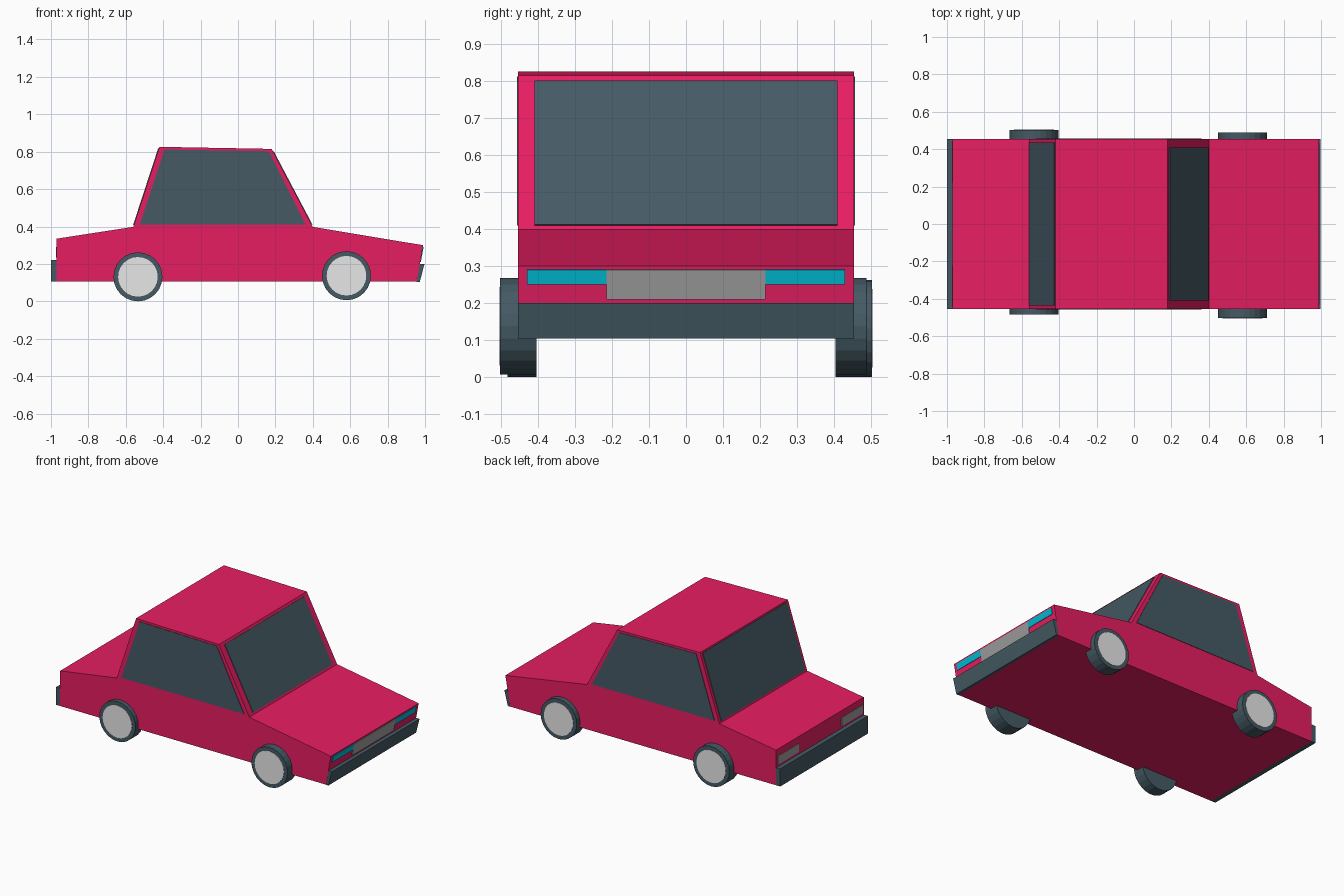
import bpy, bmesh, math
from mathutils import Vector, Matrix

if "Cube" in bpy.data.objects:
    bpy.data.objects.remove(bpy.data.objects["Cube"])


def material(name, hexcode):
    rgb = [int(hexcode[i:i + 2], 16) / 255 for i in (0, 2, 4)]
    lin = [c / 12.92 if c <= 0.04045 else ((c + 0.055) / 1.055) ** 2.4 for c in rgb]
    m = bpy.data.materials.new(name)
    m.diffuse_color = (*lin, 1)
    m.use_nodes = True
    m.node_tree.nodes["Principled BSDF"].inputs["Base Color"].default_value = m.diffuse_color
    return m


RED = material("red paint", "E91E63")
SLATE = material("dark slate", "455A64")
CYAN = material("cyan lamp", "00BCD4")
GREY = material("mid grey", "9E9E9E")
LIGHT = material("light grey", "EAEAEA")


def finish(name, bm, mat):
    bmesh.ops.recalc_face_normals(bm, faces=bm.faces)
    me = bpy.data.meshes.new(name)
    bm.to_mesh(me)
    bm.free()
    me.materials.append(mat)
    ob = bpy.data.objects.new(name, me)
    bpy.context.collection.objects.link(ob)
    return ob


def prism(name, profile, y0, y1, mat):
    """Extrude an x-z profile from y0 to y1."""
    bm = bmesh.new()
    face = bm.faces.new([bm.verts.new((x, y0, z)) for x, z in profile])
    ext = bmesh.ops.extrude_face_region(bm, geom=[face])
    verts = [g for g in ext["geom"] if isinstance(g, bmesh.types.BMVert)]
    bmesh.ops.translate(bm, verts=verts, vec=(0, y1 - y0, 0))
    return finish(name, bm, mat)


def plate(name, a, b, z0, z1, y0, y1, mat, t=0.004):
    """Thin plate on the body edge a-b, between heights z0 and z1."""
    a, b = Vector(a), Vector(b)
    at = lambda z: a.lerp(b, (z - a.y) / (b.y - a.y))
    p, q = at(z0), at(z1)
    d = (b - a).normalized()
    n = Vector((d.y, -d.x))
    if n.x * a.x < 0:
        n = -n
    return prism(name, [p - n * t * .5, q - n * t * .5, q + n * t, p + n * t], y0, y1, mat)


def disc(name, x, z, r, y0, y1, mat):
    bm = bmesh.new()
    bmesh.ops.create_cone(bm, cap_ends=True, segments=24, radius1=r, radius2=r,
                          depth=abs(y1 - y0),
                          matrix=Matrix.Translation((x, (y0 + y1) / 2, z))
                          @ Matrix.Rotation(math.pi / 2, 4, 'X'))
    return finish(name, bm, mat)


W = 0.454
NOSE, NOSE_LOW = (0.99, 0.30), (0.972, 0.20)
HOOD, ROOF_F = (0.40, 0.398), (0.18, 0.815)
ROOF_R, TRUNK = (-0.42, 0.826), (-0.56, 0.398)

# Body shell
prism("body", [(-0.97, 0.105), (0.955, 0.105), NOSE_LOW, NOSE, HOOD, ROOF_F,
               ROOF_R, TRUNK, (-0.97, 0.335)], -W, W, RED)

# Bumpers
prism("front_bumper", [(0.955, 0.104), (0.972, 0.104), (0.997, 0.20), (0.972, 0.20)],
      -W, W, SLATE)
prism("rear_bumper", [(-1.0, 0.105), (-0.97, 0.105), (-0.97, 0.22), (-1.0, 0.22)],
      -W, W, SLATE)

# Windscreen and rear window
plate("windscreen", HOOD, ROOF_F, 0.41, 0.80, -0.41, 0.41, SLATE)
plate("rear_window", TRUNK, ROOF_R, 0.408, 0.818, -0.435, 0.435, SLATE)

# Grille
plate("grille", NOSE_LOW, NOSE, 0.21, 0.29, -0.215, 0.215, GREY)

for s, side in ((-1, "right"), (1, "left")):
    # Side windows
    prism(f"side_window_{side}", [(-0.525, 0.41), (0.362, 0.41), (0.165, 0.802), (-0.393, 0.812)],
          s * (W - 0.002), s * (W + 0.003), SLATE)
    # Lamps
    lo, hi = sorted((s * 0.215, s * 0.43))
    plate(f"headlight_{side}", NOSE_LOW, NOSE, 0.25, 0.29, lo, hi, CYAN)
    lo, hi = sorted((s * 0.22, s * 0.44))
    plate(f"tail_light_{side}", (-0.97, 0.105), (-0.97, 0.335), 0.235, 0.29, lo, hi, GREY)

# Wheels: name, centre x, centre z, outer y
for name, x, z, y in (("rear_right", -0.535, 0.131, -0.485), ("rear_left", -0.535, 0.131, 0.505),
                      ("front_right", 0.58, 0.137, -0.505), ("front_left", 0.58, 0.137, 0.49)):
    s = 1 if y > 0 else -1
    disc(f"tyre_{name}", x, z, 0.131, s * 0.405, y - s * 0.002, SLATE)
    disc(f"hubcap_{name}", x, z, 0.106, y - s * 0.006, y, LIGHT)
